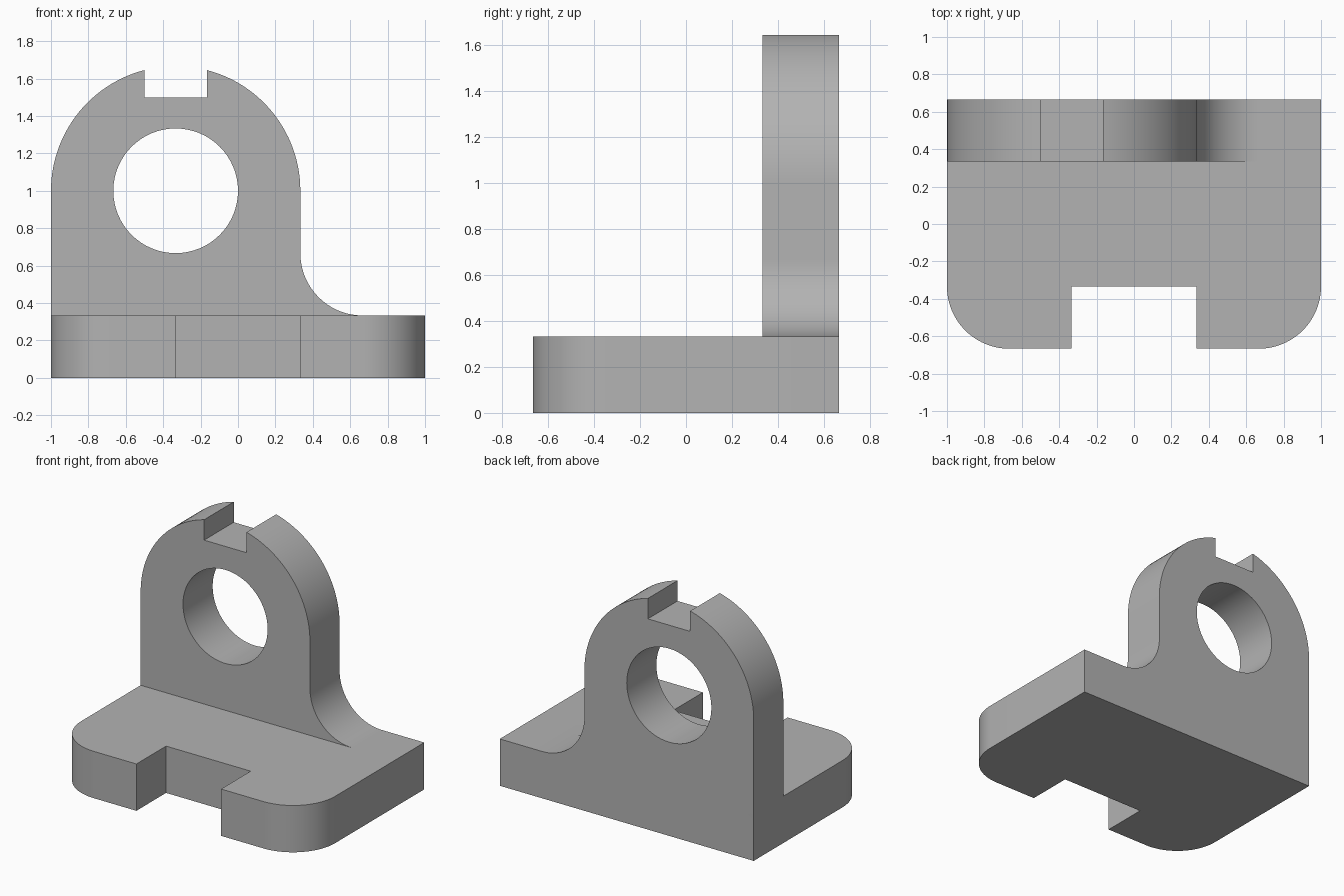
import bpy
import bmesh
from math import cos, sin, radians
from mathutils import Vector

if "Cube" in bpy.data.objects:
    bpy.data.objects.remove(bpy.data.objects["Cube"], do_unlink=True)

U = 1 / 3  # design module: every size is a multiple of it

grey = bpy.data.materials.new("plain grey")
grey.use_nodes = True
grey.diffuse_color = (0.45, 0.45, 0.45, 1)
grey.node_tree.nodes["Principled BSDF"].inputs["Base Color"].default_value = grey.diffuse_color


def arc(cx, cy, r, start, end, steps):
    angles = [radians(start + (end - start) * i / steps) for i in range(steps + 1)]
    return [(cx + r * cos(a), cy + r * sin(a)) for a in angles]


def prism(name, outline, to_3d, depth):
    """Extrude a 2D outline, placed in space by to_3d, along depth."""
    bm = bmesh.new()
    face = bm.faces.new([bm.verts.new(to_3d(*p)) for p in outline])
    extruded = bmesh.ops.extrude_face_region(bm, geom=[face])["geom"]
    moved = [v for v in extruded if isinstance(v, bmesh.types.BMVert)]
    bmesh.ops.translate(bm, verts=moved, vec=Vector(depth))
    bmesh.ops.recalc_face_normals(bm, faces=bm.faces)
    mesh = bpy.data.meshes.new(name)
    bm.to_mesh(mesh)
    bm.free()
    mesh.materials.append(grey)
    obj = bpy.data.objects.new(name, mesh)
    bpy.context.collection.objects.link(obj)
    return obj


def combine(target, other, operation):
    """Apply a boolean and discard the second solid."""
    mod = target.modifiers.new(operation.lower(), 'BOOLEAN')
    mod.operation, mod.solver, mod.object = operation, 'EXACT', other
    bpy.context.view_layer.objects.active = target
    bpy.ops.object.modifier_apply(modifier=mod.name)
    bpy.data.objects.remove(other, do_unlink=True)


# Base plate: rounded front corners and a slot in the front edge
plan = [(-3 * U, 2 * U)]
plan += arc(-2 * U, -U, U, 180, 270, 24)
plan += [(-U, -2 * U), (-U, -U), (U, -U), (U, -2 * U)]
plan += arc(2 * U, -U, U, 270, 360, 24)
plan += [(3 * U, 2 * U)]
bracket = prism("bracket", plan, lambda x, y: (x, y, 0), (0, 0, U))

# Upright lug: round head, straight sides, concave fillet down to the plate
front = [(-3 * U, U / 2), (2 * U, U / 2)]
front += arc(2 * U, 2 * U, U, 270, 180, 24)
front += arc(-U, 3 * U, 2 * U, 0, 180, 64)
lug = prism("lug", front, lambda x, z: (x, U, z), (0, U, 0))

# Bore through the head
circle = arc(-U, 3 * U, U, 0, 360, 64)[:-1]
bore = prism("bore_cutter", circle, lambda x, z: (x, 0, z), (0, 3 * U, 0))
combine(lug, bore, 'DIFFERENCE')

# Square notch in the crown
notch = [(-1.5 * U, 4.5 * U), (-U / 2, 4.5 * U), (-U / 2, 6 * U), (-1.5 * U, 6 * U)]
slot = prism("notch_cutter", notch, lambda x, z: (x, 0, z), (0, 3 * U, 0))
combine(lug, slot, 'DIFFERENCE')

# One solid, smooth on curved walls and sharp on edges
combine(bracket, lug, 'UNION')
bpy.ops.object.select_all(action='DESELECT')
bracket.select_set(True)
bpy.context.view_layer.objects.active = bracket
bpy.ops.object.shade_smooth_by_angle(angle=radians(30))
